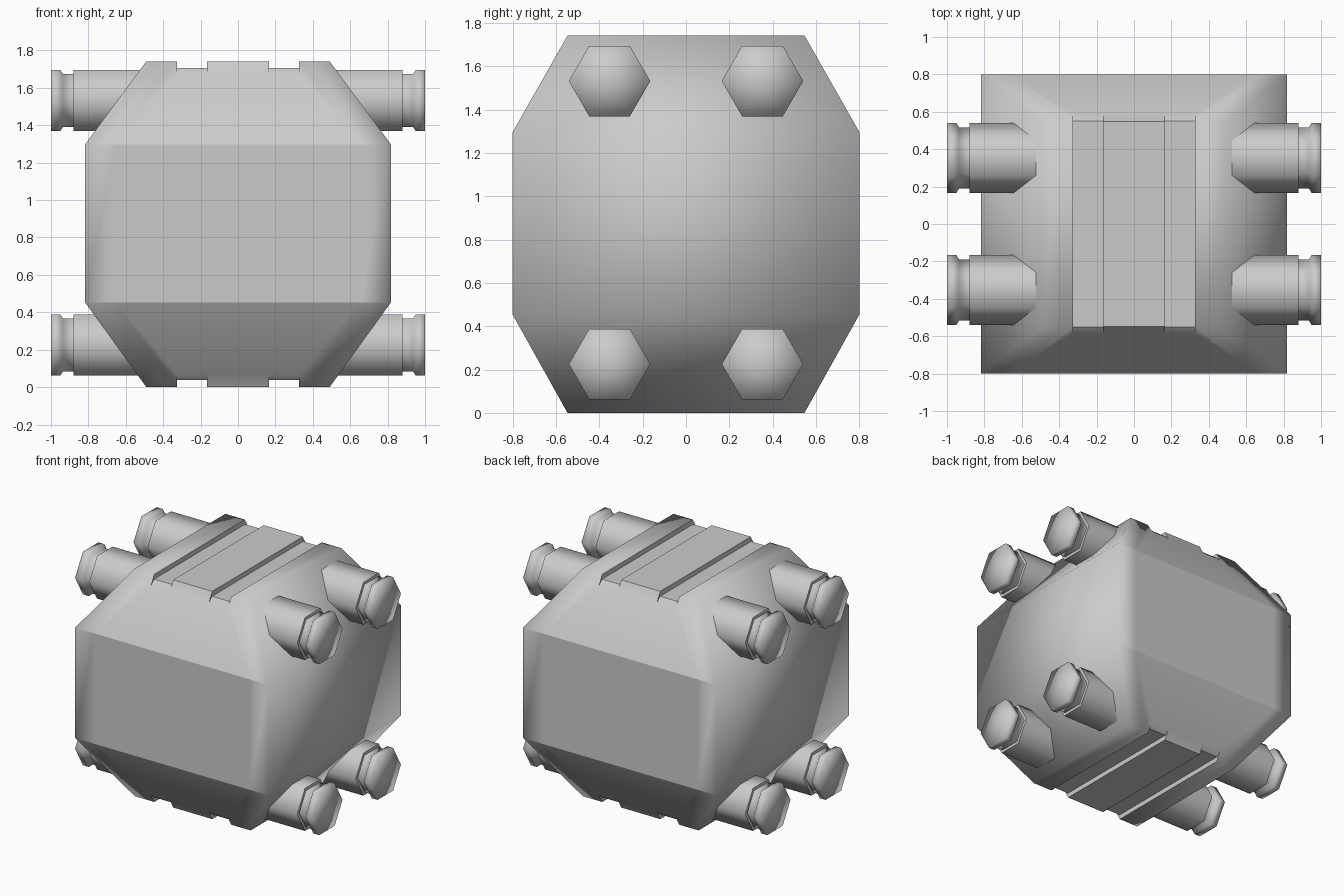
import bpy, bmesh, math

if "Cube" in bpy.data.objects:
    bpy.data.objects.remove(bpy.data.objects["Cube"])

H = 1.742


def make_object(name, bm):
    bmesh.ops.recalc_face_normals(bm, faces=bm.faces)
    me = bpy.data.meshes.new(name)
    bm.to_mesh(me)
    bm.free()
    ob = bpy.data.objects.new(name, me)
    bpy.context.collection.objects.link(ob)
    return ob


# Body: square-cornered casing tapered at top and bottom
bm = bmesh.new()
cols = [-1, -0.8, 0.8, 1]
rings = []
for z, hx, hy in [(0, 0.49, 0.547), (0.453, 0.818, 0.8),
                  (1.297, 0.818, 0.8), (H, 0.49, 0.547)]:
    rings.append([bm.verts.new((c * hx, -hy, z)) for c in cols] +
                 [bm.verts.new((c * hx, hy, z)) for c in reversed(cols)])
for a, b in zip(rings, rings[1:]):
    for i in range(8):
        j = (i + 1) % 8
        bm.faces.new((a[i], a[j], b[j], b[i]))
for r in (rings[0], rings[-1]):
    for i in range(3):
        bm.faces.new((r[i], r[i + 1], r[6 - i], r[7 - i]))
body = make_object("body", bm)

# Long grooves across the top and bottom, dipping at their ends
bm = bmesh.new()
profile = [(-0.9, 1.9), (-0.9, 1.67), (-0.59, 1.67), (-0.55, 1.705),
           (0.55, 1.705), (0.59, 1.67), (0.9, 1.67), (0.9, 1.9)]
for sx in (-1, 1):
    for top in (True, False):
        pts = [(y, z if top else H - z) for y, z in profile]
        a = [bm.verts.new((sx * 0.165, y, z)) for y, z in pts]
        b = [bm.verts.new((sx * 0.325, y, z)) for y, z in pts]
        bm.faces.new(a)
        bm.faces.new(b)
        for i in range(8):
            j = (i + 1) % 8
            bm.faces.new((a[i], a[j], b[j], b[i]))
cutter = make_object("groove_cutter", bm)
cutter.hide_render = True
mod = body.modifiers.new("grooves", "BOOLEAN")
mod.operation = "DIFFERENCE"
mod.solver = "EXACT"
mod.object = cutter
bpy.context.view_layer.objects.active = body
bpy.ops.object.modifier_apply(modifier=mod.name)
bpy.data.objects.remove(cutter)

# Soft shading on the casing, crisp belt lines and groove rims
bm = bmesh.new()
bm.from_mesh(body.data)
for f in bm.faces:
    f.smooth = True
for e in bm.edges:
    p, q = (v.co for v in e.verts)
    belt = abs(p.z - q.z) < 0.01 and abs(abs(p.z - H / 2) - 0.422) < 0.01 \
        and p.y * q.y > 0
    groove = all(0.16 < abs(c.x) < 0.33 for c in (p, q)) \
        and e.calc_face_angle(0) > math.radians(30)
    if belt or groove:
        e.smooth = False
bm.to_mesh(body.data)
bm.free()

# Hexagonal pin: shaft, narrow neck and flanged head, pointing along +x
bm = bmesh.new()
sections = [(0.45, 0.188), (0.88, 0.188), (0.88, 0.163), (0.935, 0.163),
            (0.95, 0.188), (1.0, 0.188)]
loops = []
for x, r in sections:
    loops.append([bm.verts.new((x, r * math.cos(k * math.pi / 3),
                                r * math.sin(k * math.pi / 3))) for k in range(6)])
for a, b in zip(loops, loops[1:]):
    for i in range(6):
        j = (i + 1) % 6
        bm.faces.new((a[i], a[j], b[j], b[i]))
bm.faces.new(loops[0])
tip = bm.verts.new((1.0, 0, 0))
for i in range(6):
    bm.faces.new((loops[-1][i], loops[-1][(i + 1) % 6], tip))
for f in bm.faces:
    f.smooth = True
for loop in loops[:3]:
    for i in range(6):
        bm.edges.get((loop[i], loop[(i + 1) % 6])).smooth = False
pin = make_object("pin", bm)
pin_mesh = pin.data
bpy.data.objects.remove(pin)

# Four pins on each side
for side, angle in (("right", 0), ("left", math.pi)):
    for level, z in (("lower", 0.225), ("upper", H - 0.21)):
        for end, y in (("front", -0.353), ("back", 0.353)):
            ob = bpy.data.objects.new(f"pin_{side}_{level}_{end}", pin_mesh)
            ob.location = (0, y, z)
            ob.rotation_euler = (0, 0, angle)
            bpy.context.collection.objects.link(ob)
